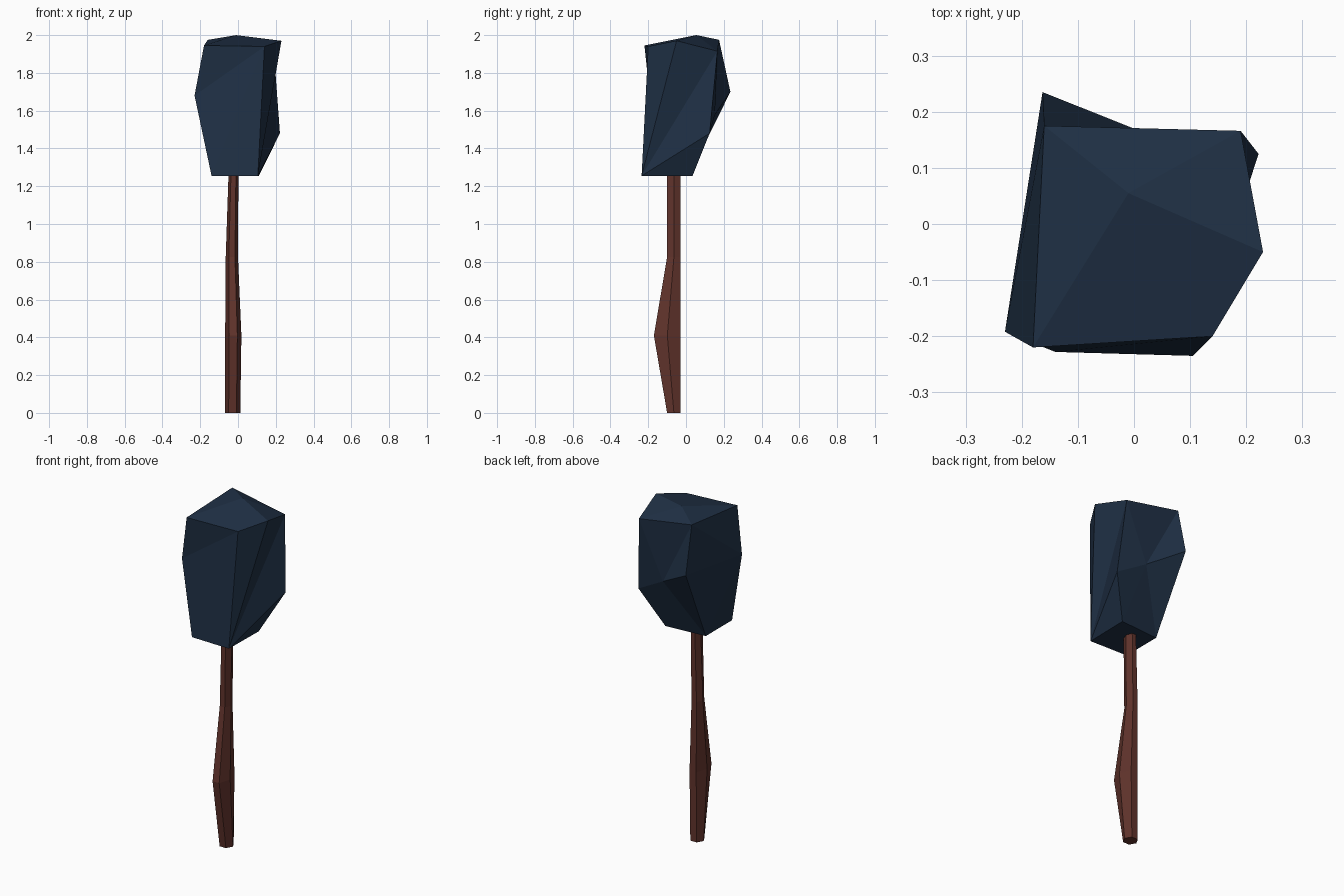
import bpy, bmesh
from math import cos, sin, pi

if "Cube" in bpy.data.objects:
    bpy.data.objects.remove(bpy.data.objects["Cube"])


def finish(name, verts, faces, color):
    mesh = bpy.data.meshes.new(name)
    mesh.from_pydata(verts, [], faces)
    bm = bmesh.new()
    bm.from_mesh(mesh)
    bmesh.ops.recalc_face_normals(bm, faces=bm.faces)
    bm.to_mesh(mesh)
    bm.free()
    mat = bpy.data.materials.new(name + "_color")
    mat.diffuse_color = (*color, 1)
    mat.use_nodes = True
    mat.node_tree.nodes["Principled BSDF"].inputs["Base Color"].default_value = mat.diffuse_color
    mesh.materials.append(mat)
    obj = bpy.data.objects.new(name, mesh)
    bpy.context.collection.objects.link(obj)
    return obj


# Trunk: six-sided rings (z, x min, x max, y min, y max)
SIDES = 6
rings = [
    (0.00, -0.070, 0.012, -0.10, -0.028),
    (0.41, -0.068, 0.018, -0.17, -0.028),
    (0.825, -0.065, 0.000, -0.10, -0.028),
    (1.27, -0.050, 0.002, -0.10, -0.028),
]
verts, faces = [], []
for z, x0, x1, y0, y1 in rings:
    for i in range(SIDES):
        a = 2 * pi * i / SIDES
        verts.append(((x0 + x1) / 2 + (x1 - x0) / 2 * cos(a),
                      (y0 + y1) / 2 + (y1 - y0) / 2 * sin(a) / sin(pi / 3), z))
for r in range(len(rings) - 1):
    for i in range(SIDES):
        j = (i + 1) % SIDES
        a, b = r * SIDES, (r + 1) * SIDES
        faces.append((a + i, a + j, b + j, b + i))
faces += [tuple(range(SIDES)), tuple(range(len(verts) - SIDES, len(verts)))]
finish("trunk", verts, faces, (0.12, 0.034, 0.025))

# Crown: irregular faceted block, named corners
corners = {
    "apex": (-0.01, 0.055, 2.0),
    # upper rim
    "t1": (-0.18, -0.22, 1.945), "t2": (0.14, -0.20, 1.94),
    "t3": (0.23, -0.05, 1.97), "t4": (0.19, 0.166, 1.915),
    "t5": (-0.16, 0.175, 1.975),
    # waist
    "m1": (-0.23, -0.192, 1.68), "m2": (-0.163, 0.235, 1.70),
    "m3": (0.222, 0.125, 1.48), "m4": (0.043, 0.153, 1.58),
    # underside
    "b1": (-0.14, -0.228, 1.255), "b2": (0.105, -0.235, 1.255),
    "b3": (0.11, 0.035, 1.255), "b4": (-0.14, 0.016, 1.255),
}
facets = [
    # top
    "apex t1 t2", "apex t2 t3", "apex t3 t4", "apex t4 t5", "apex t5 t1",
    # front
    "t1 m1 t2", "m1 b1 t2", "b1 b2 t2",
    # right
    "t2 b2 t3", "t3 b2 t4", "t4 b2 m3", "m3 b2 b3",
    # back
    "t5 t4 m4", "t4 m3 m4", "m3 b3 m4", "b3 b4 m4", "b4 m2 m4", "m2 t5 m4",
    # left
    "t1 t5 m1", "t5 m2 m1", "m1 m2 b4", "m1 b4 b1",
    # underside
    "b1 b4 b3 b2",
]
index = {k: i for i, k in enumerate(corners)}
finish("crown", list(corners.values()),
       [[index[k] for k in f.split()] for f in facets], (0.014, 0.03, 0.06))
